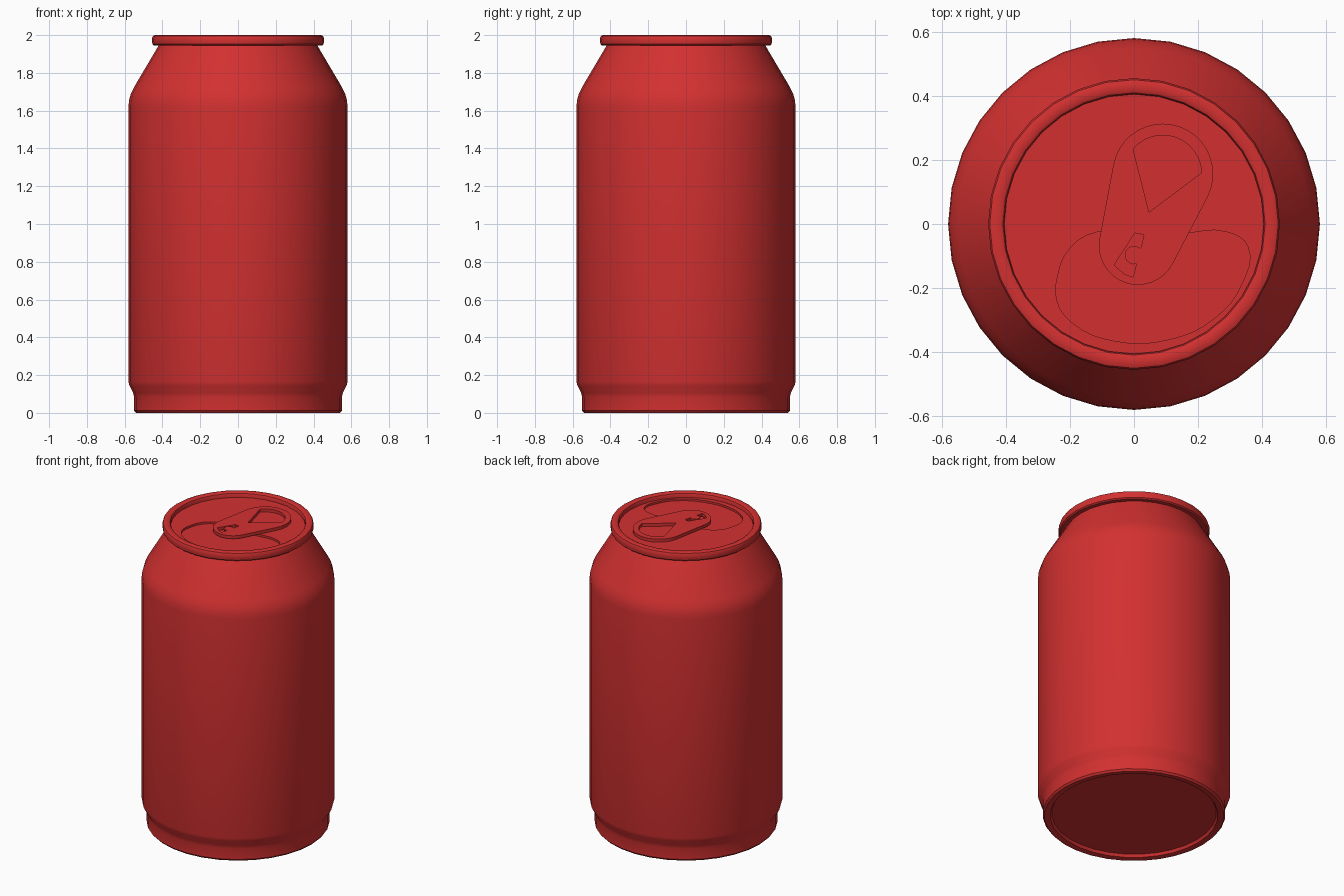
import bpy, bmesh, math
from mathutils import Vector

if "Cube" in bpy.data.objects:
    bpy.data.objects.remove(bpy.data.objects["Cube"])

red = bpy.data.materials.new("red_paint")
red.diffuse_color = (0.65, 0.03, 0.03, 1)
red.use_nodes = True
red.node_tree.nodes["Principled BSDF"].inputs["Base Color"].default_value = red.diffuse_color


def finish(obj, angle=35):
    # Merge seams, fix normals, colour and shade
    bm = bmesh.new()
    bm.from_mesh(obj.data)
    bmesh.ops.remove_doubles(bm, verts=bm.verts, dist=0.0002)
    bmesh.ops.recalc_face_normals(bm, faces=bm.faces)
    bm.to_mesh(obj.data)
    bm.free()
    obj.data.materials.clear()
    obj.data.materials.append(red)
    bpy.ops.object.select_all(action='DESELECT')
    obj.select_set(True)
    bpy.context.view_layer.objects.active = obj
    bpy.ops.object.shade_smooth_by_angle(angle=math.radians(angle))


def lathe(name, profile, sides=32):
    bm = bmesh.new()
    vs = [bm.verts.new((r, 0, z)) for r, z in profile]
    es = [bm.edges.new(p) for p in zip(vs, vs[1:])]
    bmesh.ops.spin(bm, geom=vs + es, cent=(0, 0, 0), axis=(0, 0, 1),
                   angle=math.tau, steps=sides)
    me = bpy.data.meshes.new(name)
    bm.to_mesh(me)
    bm.free()
    obj = bpy.data.objects.new(name, me)
    bpy.context.collection.objects.link(obj)
    finish(obj)


def plate(name, loops, z0, z1):
    # Flat plate: first loop is the outline, the others are holes
    cu = bpy.data.curves.new(name, 'CURVE')
    cu.dimensions = '2D'
    cu.fill_mode = 'BOTH'
    cu.extrude = (z1 - z0) / 2
    cu.resolution_u = 4
    for pts, smooth in loops:
        sp = cu.splines.new('BEZIER')
        sp.bezier_points.add(len(pts) - 1)
        sp.use_cyclic_u = True
        if not smooth:
            sp.resolution_u = 1
        else:
            sp.resolution_u = 4
        for bp, (x, y) in zip(sp.bezier_points, pts):
            bp.co = (x, y, 0)
            bp.handle_left_type = bp.handle_right_type = 'AUTO' if smooth else 'VECTOR'
    obj = bpy.data.objects.new(name, cu)
    bpy.context.collection.objects.link(obj)
    bpy.ops.object.select_all(action='DESELECT')
    obj.select_set(True)
    bpy.context.view_layer.objects.active = obj
    bpy.ops.object.convert(target='MESH')
    obj = bpy.context.view_layer.objects.active
    obj.name = name
    obj.location.z = (z0 + z1) / 2
    finish(obj)


def arc(cx, cy, r, a0, a1, n):
    return [(cx + r * math.cos(math.radians(a0 + (a1 - a0) * i / n)),
             cy + r * math.sin(math.radians(a0 + (a1 - a0) * i / n))) for i in range(n + 1)]


# Can body with recessed base, shoulder, rolled rim and recess floor
lathe("can_body", [
    (0, 0.02), (0.495, 0.02), (0.505, 0.003), (0.515, 0), (0.54, 0), (0.55, 0.012),
    (0.55, 0.085), (0.555, 0.105), (0.575, 0.145), (0.58, 0.165), (0.58, 1.62),
    (0.577, 1.655), (0.567, 1.69), (0.55, 1.725), (0.42, 1.945), (0.445, 1.945),
    (0.453, 1.952), (0.455, 1.965), (0.455, 1.985), (0.45, 1.996), (0.44, 2.0),
    (0.418, 2.0), (0.409, 1.995), (0.405, 1.985), (0.405, 1.957), (0, 1.957)])

# Lid with a shallow finger recess
recess = [(-0.24, -0.24), (-0.235, -0.15), (-0.21, -0.09), (-0.146, -0.035), (0, -0.02),
          (0.14, -0.03), (0.29, -0.025), (0.355, -0.07), (0.335, -0.19), (0.25, -0.295),
          (0.11, -0.36), (-0.06, -0.365), (-0.19, -0.31)]
plate("lid", [(arc(0, 0, 0.405, 0, 360, 32)[:-1], False), (recess, True)], 1.957, 1.97)

# Pull tab: tapered outline, wedge finger hole and hinge slot
big, small = Vector((0.09, 0.156)), Vector((0.0125, -0.068))
R, r = 0.157, 0.122
axis = big - small
ang = math.degrees(math.atan2(axis.y, axis.x))
tan = math.degrees(math.acos((R - r) / axis.length))
outline = (arc(*big, R, ang - 180 + tan, ang + 180 - tan, 20)
           + arc(*small, r, ang + 180 - tan, ang + 180 + tan, 16))
wedge = [(0.047, 0.037)] + arc(*big, 0.121, 2, 140, 12)
slot = ([(0.003, -0.028), (0.031, -0.034), (0.022, -0.073)]
        + arc(0, -0.097, 0.029, 50, 285, 10)
        + [(-0.003, -0.166), (-0.03, -0.156), (-0.062, -0.128)])
plate("pull_tab", [(outline, False), (wedge, False), (slot, False)], 1.97, 1.99)
